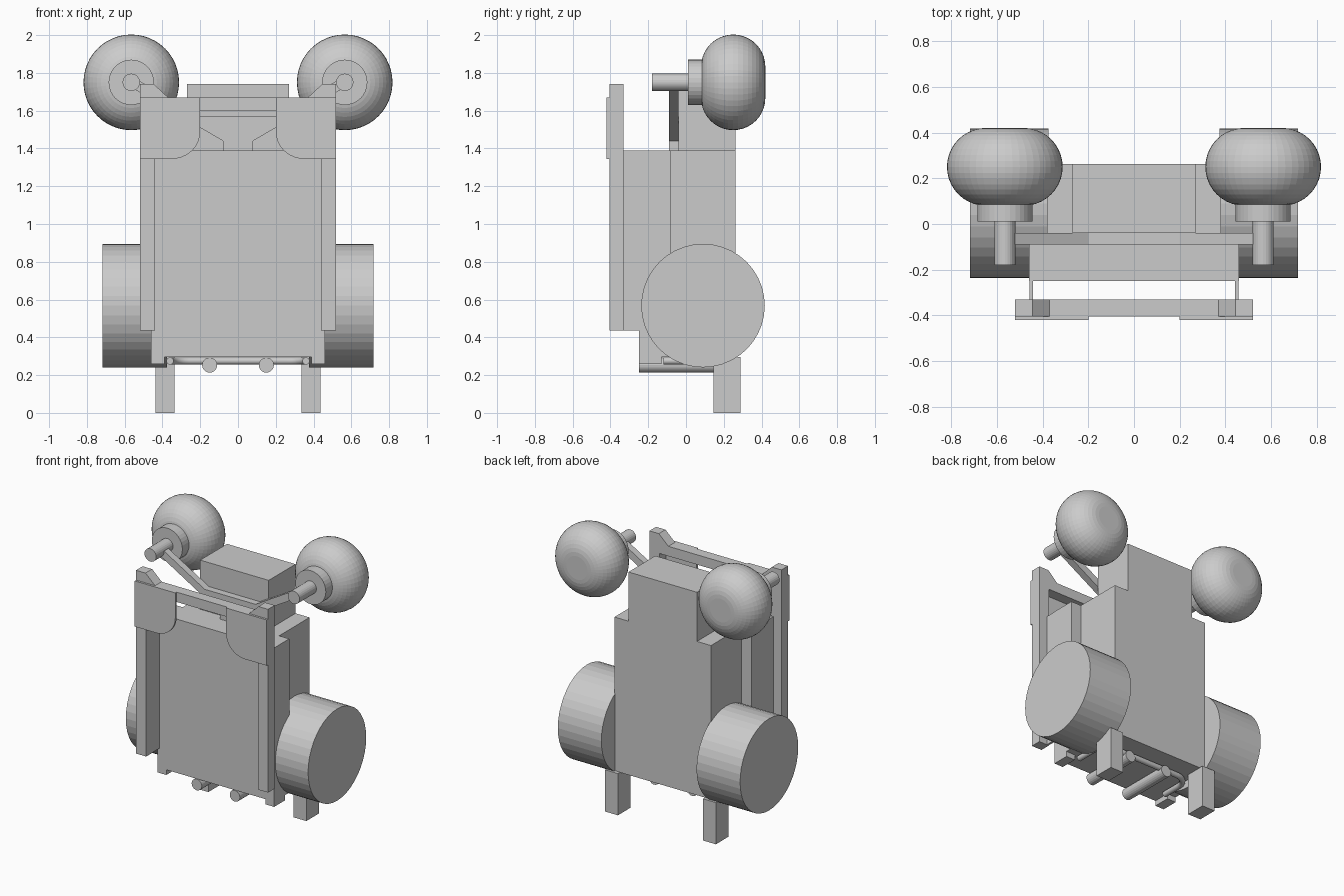
import bpy, bmesh
from math import pi, cos, sin
from mathutils import Matrix

if "Cube" in bpy.data.objects:
    bpy.data.objects.remove(bpy.data.objects["Cube"])


def finish(name, bm):
    bmesh.ops.recalc_face_normals(bm, faces=bm.faces)
    me = bpy.data.meshes.new(name)
    bm.to_mesh(me)
    bm.free()
    ob = bpy.data.objects.new(name, me)
    bpy.context.collection.objects.link(ob)
    return ob


def box(name, x0, x1, y0, y1, z0, z1):
    bm = bmesh.new()
    bmesh.ops.create_cube(bm, size=1)
    for v in bm.verts:
        v.co.x = x0 + (v.co.x + .5) * (x1 - x0)
        v.co.y = y0 + (v.co.y + .5) * (y1 - y0)
        v.co.z = z0 + (v.co.z + .5) * (z1 - z0)
    return finish(name, bm)


def plate(name, pts, y0, y1):
    """Extrude an (x, z) outline from y0 to y1."""
    bm = bmesh.new()
    f = bm.faces.new([bm.verts.new((x, y0, z)) for x, z in pts])
    r = bmesh.ops.extrude_face_region(bm, geom=[f])
    for v in r["geom"]:
        if isinstance(v, bmesh.types.BMVert):
            v.co.y = y1
    return finish(name, bm)


def cyl(name, axis, r, a0, a1, c1, c2, seg=32):
    """Cylinder along x (c1=y, c2=z) or along y (c1=x, c2=z)."""
    bm = bmesh.new()
    mid = (a0 + a1) / 2
    if axis == 'X':
        m = Matrix.Translation((mid, c1, c2)) @ Matrix.Rotation(pi / 2, 4, 'Y')
    else:
        m = Matrix.Translation((c1, mid, c2)) @ Matrix.Rotation(pi / 2, 4, 'X')
    bmesh.ops.create_cone(bm, cap_ends=True, segments=seg, radius1=r, radius2=r,
                          depth=abs(a1 - a0), matrix=m)
    return finish(name, bm)


def balloon_wheel(name, cx, cy, cz, flat, rad, seg=48, rings=20):
    """Round-edged wheel spun about the y axis."""
    bm = bmesh.new()
    prof = [(0, -rad)]
    prof += [(flat + rad * cos(t), rad * sin(t))
             for t in (-pi / 2 + pi * i / rings for i in range(rings + 1))]
    prof += [(0, rad)]
    vs = [bm.verts.new((cx + r, cy + y, cz)) for r, y in prof]
    es = [bm.edges.new(p) for p in zip(vs, vs[1:])]
    bmesh.ops.spin(bm, geom=vs + es, cent=(cx, cy, cz), axis=(0, 1, 0),
                   angle=2 * pi, steps=seg)
    bmesh.ops.remove_doubles(bm, verts=bm.verts, dist=1e-4)
    return finish(name, bm)


# Body: wide front panel, narrower rear block, top block
box("front_body", -.46, .46, -.25, -.08, .295, 1.39)
box("rear_body", -.38, .38, -.08, .262, .295, 1.39)
box("top_block", -.27, .27, -.04, .262, 1.39, 1.74)

# Front frame: top bar and rails
box("frame_top_bar", -.44, .44, -.405, -.33, 1.60, 1.67)

# V-shaped bar carrying the upper wheels
half = [(.20, 1.57), (.56, 1.78), (.56, 1.72), (.08, 1.44), (.08, 1.385)]
plate("wheel_carrier", half + [(-x, z) for x, z in reversed(half)], -.09, -.04)

for s, side in ((-1, "left"), (1, "right")):
    # Rail with raised, sloped top corner
    rail = [(.52, .435), (.52, 1.74), (.445, 1.74), (.37, 1.67), (.44, 1.67), (.44, .435)]
    plate(side + "_rail", [(s * x, z) for x, z in rail[:3] + rail[4:]], -.405, -.33)
    plate(side + "_rail_gusset", [(s * x, z) for x, z in
          ((.445, 1.74), (.37, 1.67), (.44, 1.67))], -.405, -.33)
    # Corner cover with rounded inner bottom corner
    arc = [(.35 - .15 * sin(t), 1.49 - .145 * cos(t)) for t in (pi / 2 * i / 10 for i in range(11))]
    cover = [(.52, 1.345)] + arc + [(.20, 1.67), (.52, 1.67)]
    plate(side + "_corner_cover", [(s * x, z) for x, z in cover], -.42, -.405)
    # Side plate joining rail to body
    a, b = sorted((s * .442, s * .457))
    box(side + "_rail_bracket", a, b, -.335, -.245, .435, 1.39)
    # Large side drum
    cyl(side + "_drum", 'X', .327, s * .375, s * .718, .09, .568, 40)
    # Upper wheel, hub and axle
    balloon_wheel(side + "_upper_wheel", s * .565, .25, 1.75, .083, .17)
    cyl(side + "_wheel_hub", 'Y', .12, .01, .09, s * .565, 1.75)
    cyl(side + "_axle", 'Y', .046, -.18, .02, s * .565, 1.75, 24)
    # Rear leg, lower corner block and lower tube
    a, b = sorted((s * .335, s * .437))
    box(side + "_leg", a, b, .145, .288, 0, .297)
    a, b = sorted((s * .39, s * .46))
    box(side + "_lower_block", a, b, -.25, -.13, .258, .297)
    cyl(side + "_lower_tube", 'Y', .04, -.25, .145, s * .15, .253, 20)

# Bent pipe under the body
cu = bpy.data.curves.new("under_pipe", 'CURVE')
cu.dimensions = '3D'
cu.bevel_depth = .02
cu.bevel_resolution = 3
cu.use_fill_caps = True
bend = [(.36 - .1 * (1 - cos(t)), .02 + .1 * sin(t)) for t in (pi / 2 * i / 6 for i in range(7))]
path = [(.36, -.12)] + bend
path += [(-x, y) for x, y in reversed(path)]
sp = cu.splines.new('POLY')
sp.points.add(len(path) - 1)
for p, (x, y) in zip(sp.points, path):
    p.co = (x, y, .275, 1)
bpy.context.collection.objects.link(bpy.data.objects.new("under_pipe", cu))
